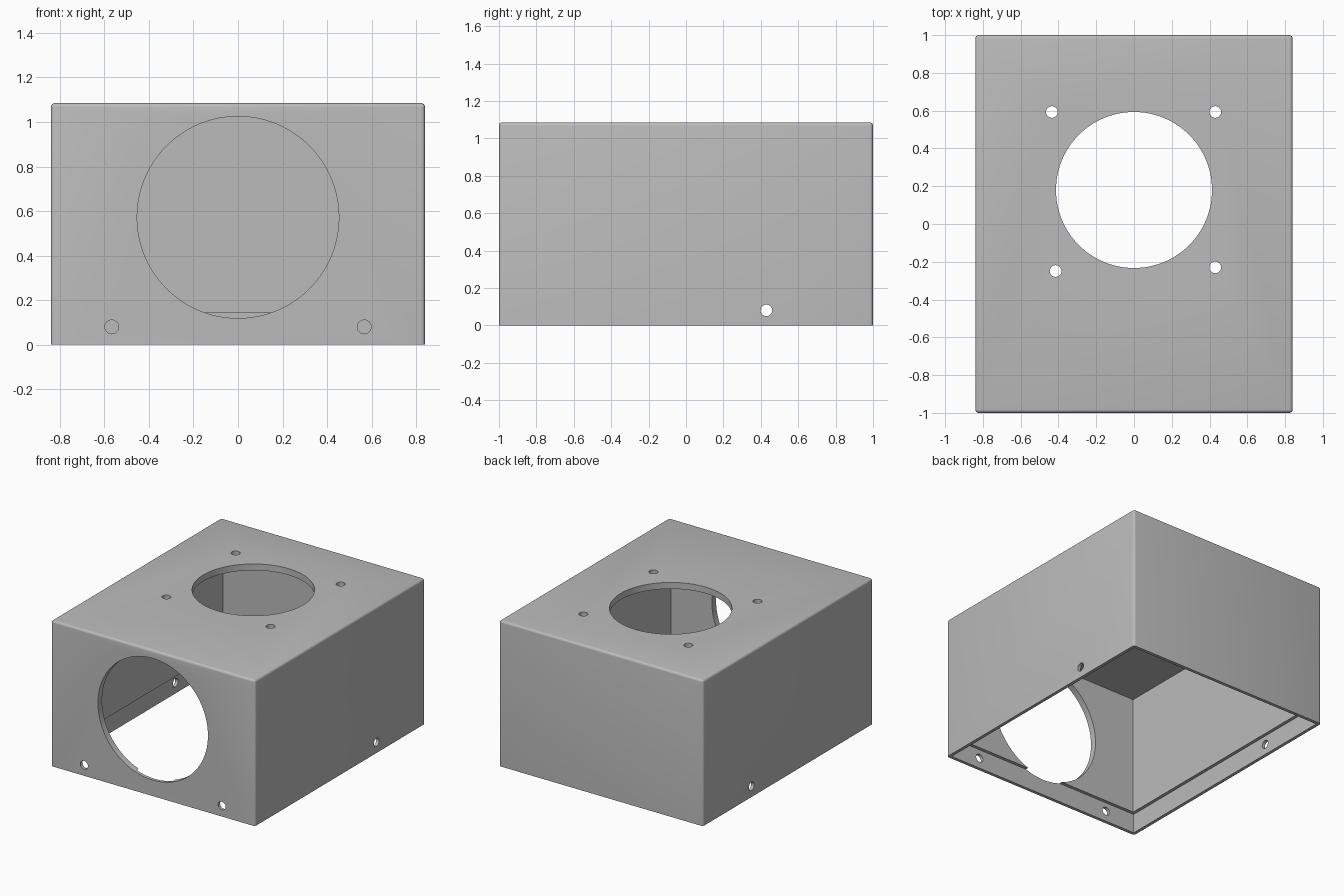
import bpy, bmesh
from mathutils import Matrix, Vector
from math import pi

default = bpy.data.objects.get("Cube")
if default:
    bpy.data.objects.remove(default, do_unlink=True)

HALF_X, HALF_Y, HEIGHT = 0.84, 1.0, 1.085
WALL, LIP, LEDGE_Z = 0.048, 0.024, 0.145

grey = bpy.data.materials.new("plain grey")
grey.use_nodes = True
grey.diffuse_color = (0.5, 0.5, 0.5, 1)
grey.node_tree.nodes["Principled BSDF"].inputs["Base Color"].default_value = (0.5, 0.5, 0.5, 1)


def make_object(name, bm):
    mesh = bpy.data.meshes.new(name)
    bm.to_mesh(mesh)
    bm.free()
    mesh.materials.append(grey)
    obj = bpy.data.objects.new(name, mesh)
    bpy.context.collection.objects.link(obj)
    return obj


def box(inset, z0, z1):
    """Box following the footprint, inset on all four sides."""
    bm = bmesh.new()
    size = (2 * (HALF_X - inset), 2 * (HALF_Y - inset), z1 - z0)
    matrix = Matrix.Translation((0, 0, (z0 + z1) / 2)) @ Matrix.Diagonal((*size, 1))
    bmesh.ops.create_cube(bm, size=1, matrix=matrix)
    return bm


def cylinder(centre, radius, depth, axis, sides):
    bm = bmesh.new()
    turn = {"x": Matrix.Rotation(pi / 2, 4, "Y"),
            "y": Matrix.Rotation(pi / 2, 4, "X"),
            "z": Matrix.Identity(4)}[axis]
    bmesh.ops.create_cone(bm, cap_ends=True, segments=sides, radius1=radius,
                          radius2=radius, depth=depth,
                          matrix=Matrix.Translation(Vector(centre)) @ turn)
    return bm


# Outer shell: every edge rounded except those around the open bottom
bm = box(0, 0, HEIGHT)
edges = [e for e in bm.edges if max(v.co.z for v in e.verts) > 0.5]
bmesh.ops.bevel(bm, geom=edges, offset=0.018, segments=4, profile=0.5, affect="EDGES")
housing = make_object("housing", bm)


def cut(bm):
    cutter = make_object("cutter", bm)
    cutter.hide_render = True
    mod = housing.modifiers.new("cut", "BOOLEAN")
    mod.operation, mod.solver, mod.object = "DIFFERENCE", "EXACT", cutter
    bpy.context.view_layer.objects.active = housing
    bpy.ops.object.modifier_apply(modifier=mod.name)
    bpy.data.objects.remove(cutter, do_unlink=True)


# Hollow interior, then the wider recess that leaves a ledge for a base plate
cut(box(WALL, -0.1, HEIGHT - WALL))
cut(box(LIP, -0.2, LEDGE_Z))

# Large round openings in the front and the top
cut(cylinder((0, -HALF_Y, 0.572), 0.453, 0.3, "y", 96))
cut(cylinder((0, 0.18, HEIGHT), 0.413, 0.3, "z", 96))

# Screw holes in the top
for x, y in ((-0.435, 0.593), (0.43, 0.593), (-0.415, -0.249), (0.43, -0.23)):
    cut(cylinder((x, y, HEIGHT), 0.031, 0.3, "z", 24))

# Screw holes along the lower lip: two in front, one in each side
for side in (-1, 1):
    cut(cylinder((side * 0.567, -HALF_Y, 0.08), 0.031, 0.3, "y", 24))
    cut(cylinder((side * HALF_X, 0.43, 0.08), 0.031, 0.3, "x", 24))

# Smooth the rounded edges and holes, keep the corners crisp
bpy.ops.object.select_all(action="DESELECT")
housing.select_set(True)
bpy.context.view_layer.objects.active = housing
bpy.ops.object.shade_smooth_by_angle(angle=pi / 6)
